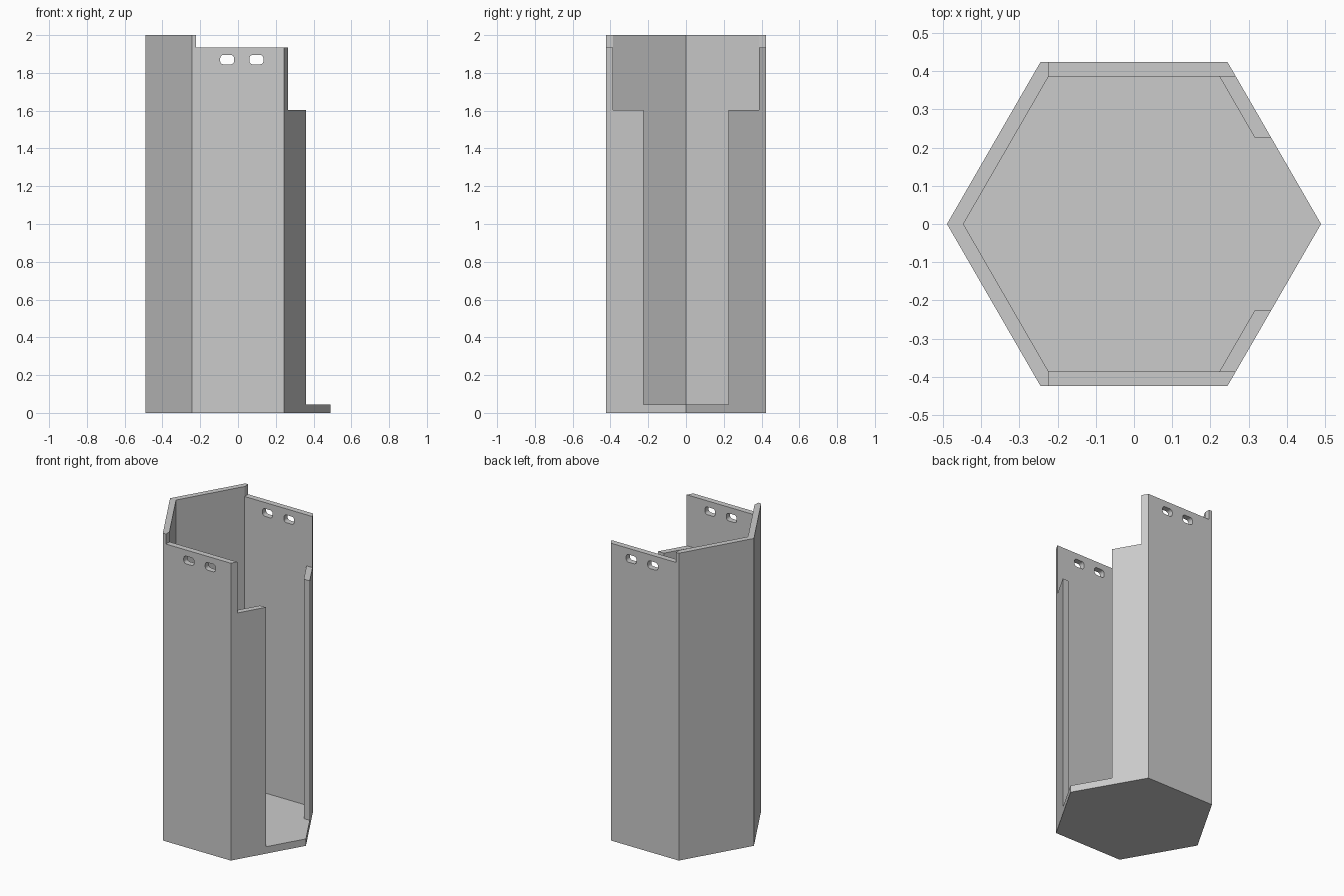
import bpy, bmesh, math
from mathutils import Matrix, Vector

cube = bpy.data.objects.get("Cube")
if cube:
    bpy.data.objects.remove(cube, do_unlink=True)

R_OUT, R_IN = 0.489, 0.446
APOTHEM_IN = R_IN * math.sqrt(3) / 2
FLOOR, HEIGHT, RIM, SHOULDER = 0.045, 2.0, 1.935, 1.603

grey = bpy.data.materials.new("plain grey")
grey.use_nodes = True
colour = (0.6, 0.6, 0.6, 1)
grey.diffuse_color = colour
grey.node_tree.nodes["Principled BSDF"].inputs["Base Color"].default_value = colour


def finish(bm, name):
    mesh = bpy.data.meshes.new(name)
    bmesh.ops.recalc_face_normals(bm, faces=bm.faces)
    bm.to_mesh(mesh)
    bm.free()
    obj = bpy.data.objects.new(name, mesh)
    mesh.materials.append(grey)
    bpy.context.collection.objects.link(obj)
    return obj


def hex_prism(name, radius, z0, z1):
    bm = bmesh.new()
    ring = [bm.verts.new((radius * math.cos(i * math.pi / 3),
                          radius * math.sin(i * math.pi / 3), z0)) for i in range(6)]
    face = bm.faces.new(ring)
    top = bmesh.ops.extrude_face_region(bm, geom=[face])["geom"]
    bmesh.ops.translate(bm, vec=(0, 0, z1 - z0),
                        verts=[v for v in top if isinstance(v, bmesh.types.BMVert)])
    return finish(bm, name)


def box(name, lo, hi, round_y=0):
    lo, hi = Vector(lo), Vector(hi)
    bm = bmesh.new()
    bmesh.ops.create_cube(bm, size=1, matrix=Matrix.Translation((lo + hi) / 2)
                          @ Matrix.Diagonal((*(hi - lo), 1)))
    if round_y:
        edges = [e for e in bm.edges
                 if abs(e.verts[0].co.y - e.verts[1].co.y) > 0.5]
        bmesh.ops.bevel(bm, geom=edges, offset=round_y, segments=4,
                        profile=0.5, affect='EDGES')
    return finish(bm, name)


def cut(target, cutter):
    cutter.hide_render = True
    mod = target.modifiers.new(cutter.name, 'BOOLEAN')
    mod.operation, mod.solver, mod.object = 'DIFFERENCE', 'EXACT', cutter
    bpy.context.view_layer.objects.active = target
    bpy.ops.object.modifier_apply(modifier=mod.name)
    bpy.data.objects.remove(cutter, do_unlink=True)


# Hexagonal bin with a closed floor
holder = hex_prism("hexagonal_holder", R_OUT, 0, HEIGHT)
cut(holder, hex_prism("cavity", R_IN, FLOOR, 2.2))

# Tall opening on the left, widening above the shoulder
cut(holder, box("doorway", (0.1, -0.225, FLOOR), (0.7, 0.225, 2.2)))
cut(holder, box("wide_opening", (0.1, -APOTHEM_IN, SHOULDER), (0.7, APOTHEM_IN, 2.2)))

# Lowered rim of the front and back walls
cut(holder, box("rim_notch", (-R_IN / 2, -0.6, RIM), (0.7, 0.6, 2.2)))

# Pairs of rounded slots through both walls
for x in (-0.0575, 0.0975):
    cut(holder, box("slot", (x - 0.037, -0.6, 1.845), (x + 0.037, 0.6, 1.895), 0.018))

# Merge flat regions left by the cuts
bm = bmesh.new()
bm.from_mesh(holder.data)
bmesh.ops.remove_doubles(bm, verts=bm.verts, dist=0.0001)
bmesh.ops.dissolve_limit(bm, angle_limit=0.01, verts=bm.verts, edges=bm.edges)
bm.to_mesh(holder.data)
bm.free()
